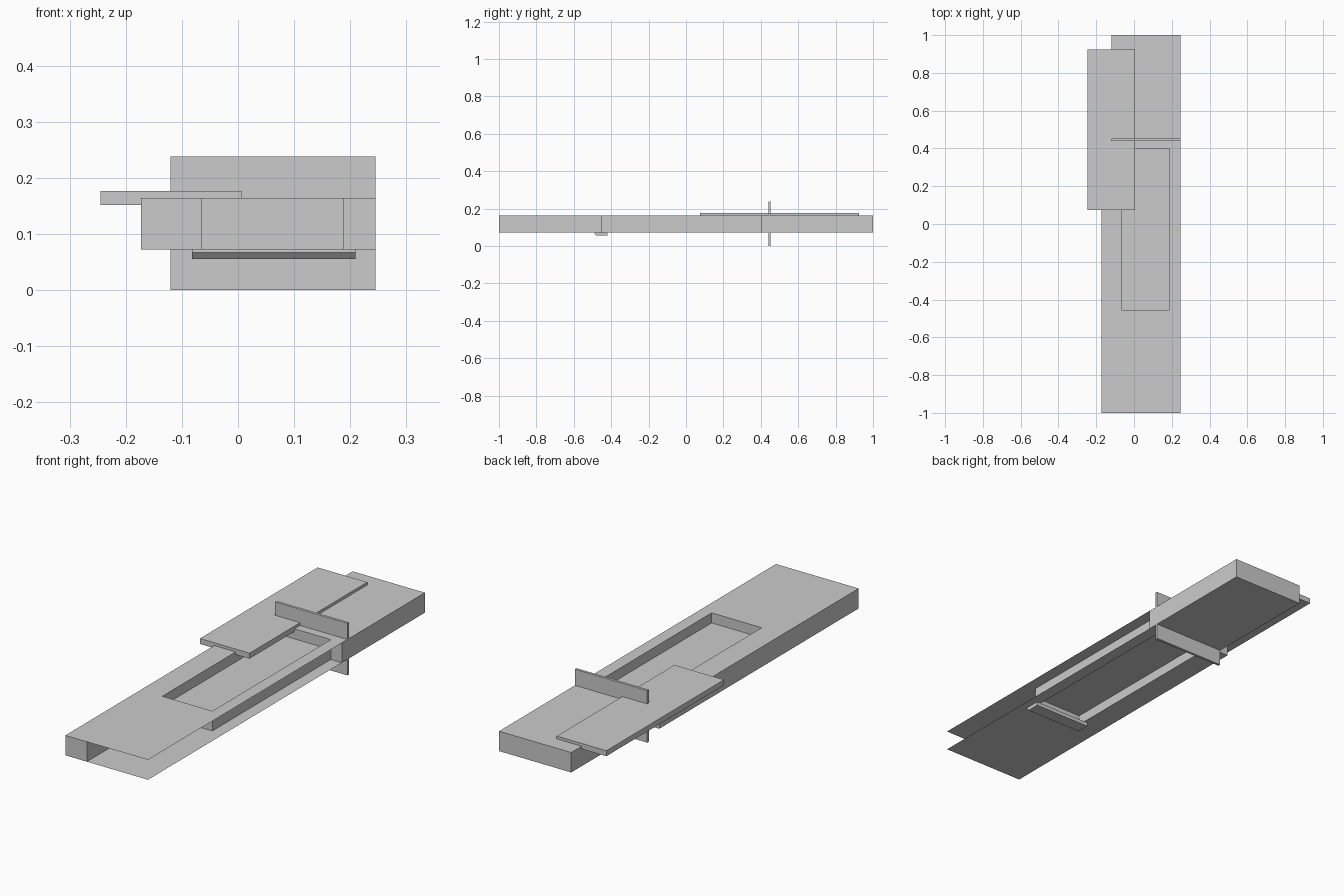
import bpy, bmesh

if "Cube" in bpy.data.objects:
    bpy.data.objects.remove(bpy.data.objects["Cube"])


def add_object(name, verts, faces):
    mesh = bpy.data.meshes.new(name)
    mesh.from_pydata(verts, [], faces)
    bm = bmesh.new()
    bm.from_mesh(mesh)
    bmesh.ops.remove_doubles(bm, verts=bm.verts, dist=1e-5)
    bm.to_mesh(mesh)
    bm.free()
    obj = bpy.data.objects.new(name, mesh)
    bpy.context.collection.objects.link(obj)
    return obj


def prism_x(name, profile, x0, x1):
    """Extrude a (y, z) profile, counter-clockwise seen from +x, along x."""
    n = len(profile)
    verts = [(x, y, z) for x in (x0, x1) for y, z in profile]
    faces = [tuple(reversed(range(n))), tuple(range(n, 2 * n))]
    faces += [(i, (i + 1) % n, n + (i + 1) % n, n + i) for i in range(n)]
    return add_object(name, verts, faces)


def box(name, x, y, z):
    return prism_x(name, [(y[0], z[0]), (y[1], z[0]), (y[1], z[1]), (y[0], z[1])], *x)


def sheets(name, rects, z, up=True):
    """Flat horizontal sheet made from (x0, x1, y0, y1) rectangles."""
    verts, faces = [], []
    for x0, x1, y0, y1 in rects:
        b = len(verts)
        verts += [(x0, y0, z), (x1, y0, z), (x1, y1, z), (x0, y1, z)]
        f = (b, b + 1, b + 2, b + 3)
        faces.append(f if up else f[::-1])
    return add_object(name, verts, faces)


LOW, HIGH = 0.073, 0.164       # deck heights
INNER, WELL, EDGE = -0.064, 0.189, 0.245
FRONT, MID = -0.455, 0.40      # ends of the recessed well

# Solid parts of the long deck
box("left_beam", (-0.173, INNER), (-1, 0.44), (LOW, HIGH))
box("rear_block", (-0.12, EDGE), (MID, 1), (LOW, HIGH))

# Hollow front deck: two sheets around the well, open at the front and right
around_well = [(INNER, EDGE, -1, FRONT), (WELL, EDGE, FRONT, MID)]
sheets("upper_deck_sheet", around_well, HIGH)
sheets("lower_deck_sheet", around_well, LOW, up=False)

# Well walls and recessed floor
add_object("well_walls",
           [(x, y, z) for z in (LOW, HIGH)
            for x, y in ((INNER, FRONT), (WELL, FRONT), (WELL, MID))],
           [(0, 1, 4, 3), (1, 2, 5, 4)])
sheets("well_floor", [(INNER, WELL, FRONT, MID)], 0.118)

# Offset slab, upright cross plate and chamfered bar underneath
box("top_slab", (-0.245, 0.006), (0.075, 0.925), (0.152, 0.177))
box("cross_plate", (-0.12, EDGE), (0.44, 0.452), (0, 0.238))
prism_x("under_bar", [(-0.49, LOW), (-0.49, 0.067), (-0.48, 0.056),
                      (-0.42, 0.056), (-0.42, LOW)], -0.082, 0.209)
